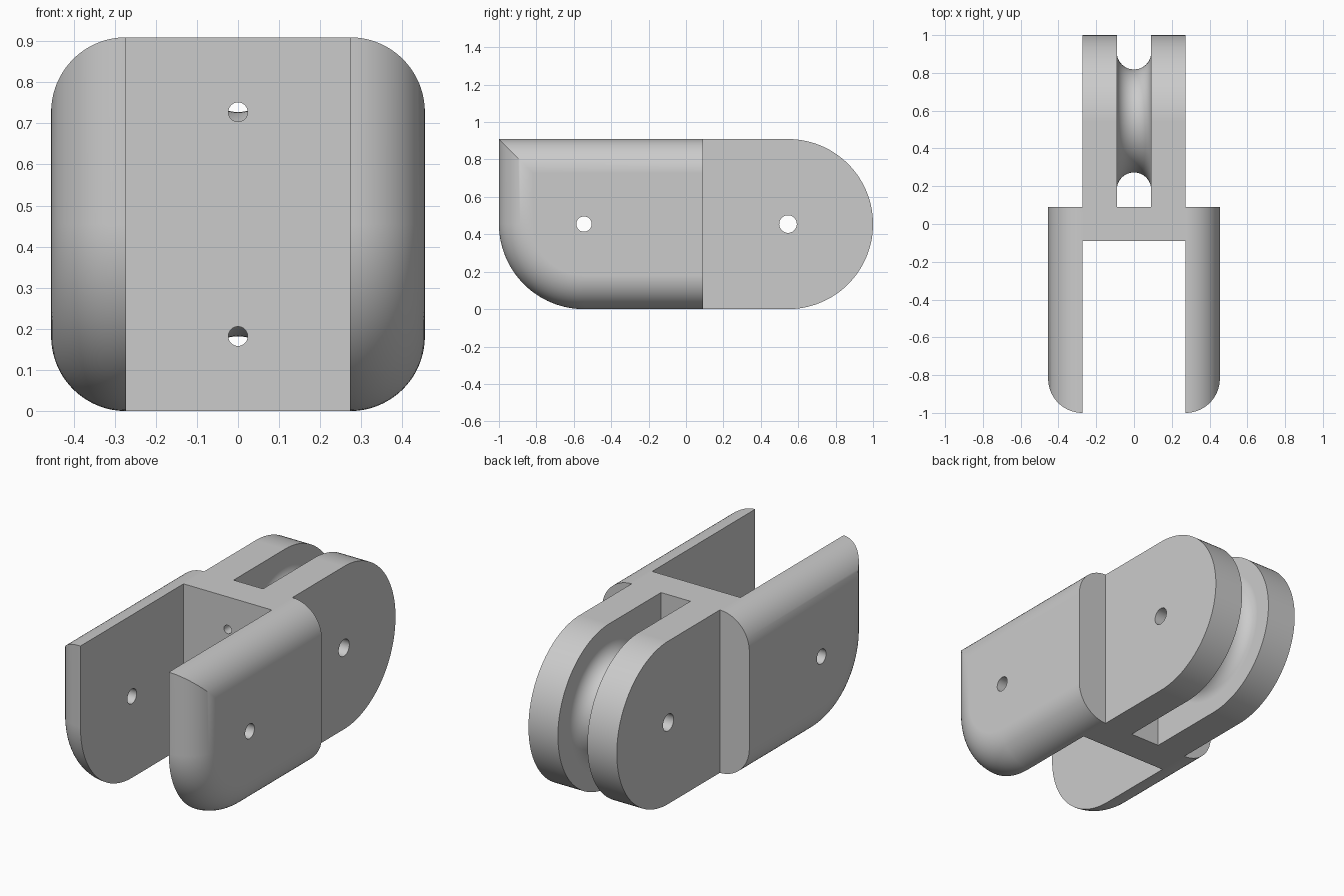
import bpy
import bmesh
from math import sin, cos, pi
from mathutils import Matrix

cube = bpy.data.objects.get("Cube")
if cube:
    bpy.data.objects.remove(cube, do_unlink=True)

U = 1 / 11            # wall thickness unit
R = 5 * U             # rounded end radius, half the height
INNER = 3 * U         # half width of the tongue and of the fork gap
FILLET = 2 * U        # rounding of the outer edges
PIVOT = 6 * U         # distance of each pivot from the middle
STEPS = 28

grey = bpy.data.materials.new("plain grey")
grey.use_nodes = True
grey.diffuse_color = (0.6, 0.6, 0.6, 1)
grey.node_tree.nodes["Principled BSDF"].inputs["Base Color"].default_value = (0.6, 0.6, 0.6, 1)


def finish(name, bm):
    bmesh.ops.recalc_face_normals(bm, faces=bm.faces)
    mesh = bpy.data.meshes.new(name)
    bm.to_mesh(mesh)
    bm.free()
    mesh.materials.append(grey)
    obj = bpy.data.objects.new(name, mesh)
    bpy.context.collection.objects.link(obj)
    return obj


def loft(name, rings):
    """Closed solid through rings of (y, z) points, each at its own x."""
    bm = bmesh.new()
    loops = [[bm.verts.new((x, y, z)) for y, z in pts] for x, pts in rings]
    n = len(loops[0])
    for a, b in zip(loops, loops[1:]):
        for i in range(n):
            j = (i + 1) % n
            bm.faces.new((a[i], a[j], b[j], b[i]))
    bm.faces.new(loops[0])
    bm.faces.new(loops[-1])
    return finish(name, bm)


def arc(cy, radius, start, end, steps=STEPS):
    return [(cy + radius * cos(start + (end - start) * i / steps),
             R + radius * sin(start + (end - start) * i / steps))
            for i in range(steps + 1)]


def disc(cy, radius, steps=112):
    return arc(cy, radius, 0, 2 * pi, steps)[:-1]


def box(name, x, y0, y1, z0, z1):
    pts = [(y0, z0), (y1, z0), (y1, z1), (y0, z1)]
    return loft(name, [(-x, pts), (x, pts)])


def combine(target, tool, operation):
    """Apply a boolean and discard the tool."""
    tool.hide_render = True
    bpy.context.view_layer.objects.active = target
    mod = target.modifiers.new("combine", 'BOOLEAN')
    mod.operation = operation
    mod.solver = 'EXACT'
    mod.object = tool
    bpy.ops.object.modifier_apply(modifier=mod.name)
    bpy.data.objects.remove(tool, do_unlink=True)


# Fork: outer edges rounded, mitred at the upper front corner, flat at the back
def fork_outline(inset):
    top = 2 * R - inset
    return ([(U, top), (-1 + inset, top)]
            + arc(-PIVOT, R - inset, pi, 1.5 * pi) + [(U, inset)])


half = []
for i in range(STEPS + 1):
    t = pi / 2 * i / STEPS
    half.append((INNER + FILLET * sin(t), fork_outline(FILLET * (1 - cos(t)))))
link = loft("hinge_link", [(-x, pts) for x, pts in reversed(half)] + half)

# Gap between the fork arms
combine(link, box("fork_gap", INNER, -1.2, -U, -0.2, 1.2), 'DIFFERENCE')

# Tongue with a round end
tongue = [(0, 0)] + arc(PIVOT, R, -pi / 2, pi / 2, 2 * STEPS) + [(0, 2 * R)]
combine(link, loft("tongue", [(-INNER, tongue), (INNER, tongue)]), 'UNION')

# Slot through the tongue
combine(link, box("tongue_slot", U, U, 1.2, -0.2, 1.2), 'DIFFERENCE')

# Grooved pulley inside the slot
rings = [(-1.5 * U, disc(PIVOT, 4 * U))]
for i in range(STEPS + 1):
    t = -pi / 2 + pi * i / STEPS
    rings.append((U * sin(t), disc(PIVOT, 4 * U - U * cos(t))))
rings.append((1.5 * U, disc(PIVOT, 4 * U)))
combine(link, loft("pulley", rings), 'UNION')

# Pivot holes across the fork and the tongue
for y, radius in ((-PIVOT, 0.041), (PIVOT, 0.047)):
    hole = disc(y, radius, 40)
    combine(link, loft("pivot_hole", [(-0.6, hole), (0.6, hole)]), 'DIFFERENCE')

# Cord holes through the cross wall
for z in (2 * U, 8 * U):
    bm = bmesh.new()
    bmesh.ops.create_cone(bm, cap_ends=True, segments=40, radius1=0.0235,
                          radius2=0.0235, depth=2.6 * U,
                          matrix=Matrix.Translation((0, 0, z)) @ Matrix.Rotation(pi / 2, 4, 'X'))
    combine(link, finish("cord_hole", bm), 'DIFFERENCE')

# Smooth curves, flat walls
bpy.ops.object.select_all(action='DESELECT')
link.select_set(True)
bpy.context.view_layer.objects.active = link
bpy.ops.object.shade_smooth_by_angle(angle=pi / 6)
weighted = link.modifiers.new("flat_walls", 'WEIGHTED_NORMAL')
weighted.keep_sharp = True
